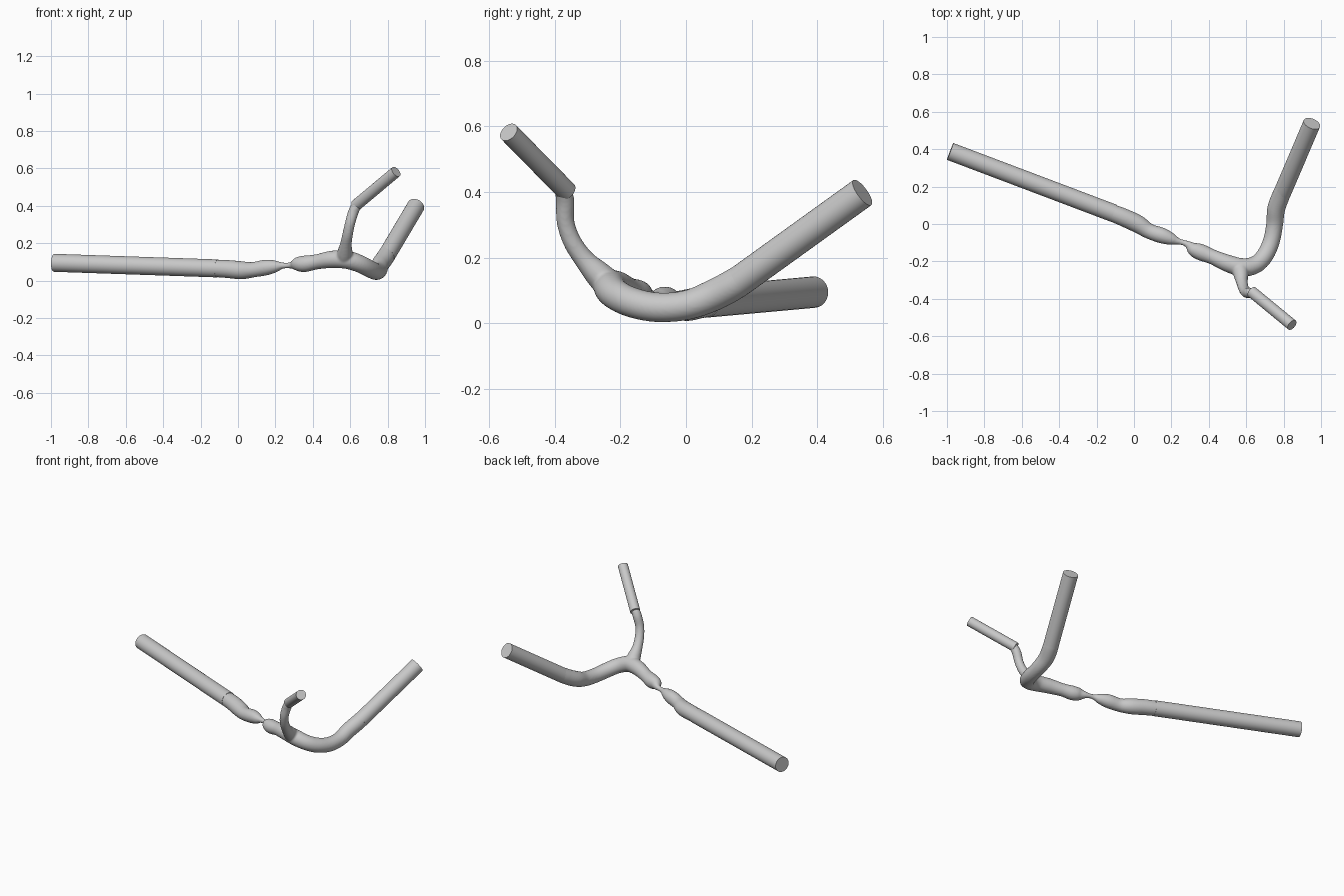
import bpy
import bmesh
import math
from mathutils import Vector

if "Cube" in bpy.data.objects:
    bpy.data.objects.remove(bpy.data.objects["Cube"], do_unlink=True)

# One plain grey for the whole vessel
GREY = (0.58, 0.58, 0.58, 1.0)
mat = bpy.data.materials.new("light_grey")
mat.use_nodes = True
mat.diffuse_color = GREY
mat.node_tree.nodes["Principled BSDF"].inputs["Base Color"].default_value = GREY


def spline(points, steps=6):
    """Catmull-Rom through (x, y, z, radius) points."""
    p = [Vector(q) for q in points]
    p = [2 * p[0] - p[1]] + p + [2 * p[-1] - p[-2]]
    out = []
    for a, b, c, d in zip(p, p[1:], p[2:], p[3:]):
        for i in range(steps):
            t = i / steps
            out.append(0.5 * (2 * b + (c - a) * t + (2 * a - 5 * b + 4 * c - d) * t ** 2
                              + (3 * b - a - 3 * c + d) * t ** 3))
    return out + [p[-2]]


def sweep(bm, path, sides=32):
    """Capped round tube of varying radius along a path."""
    centres = [q.to_3d() for q in path]
    rings = []
    normal = Vector((0, 0, 1))
    for i, c in enumerate(centres):
        before, after = centres[max(i - 1, 0)], centres[min(i + 1, len(centres) - 1)]
        axis = (after - before).normalized()
        normal = (normal - axis * normal.dot(axis)).normalized()
        side = axis.cross(normal)
        ring = []
        for k in range(sides):
            a = math.tau * k / sides
            ring.append(bm.verts.new(c + path[i][3] * (normal * math.cos(a) + side * math.sin(a))))
        rings.append(ring)
    for r, s in zip(rings, rings[1:]):
        for k in range(sides):
            j = (k + 1) % sides
            bm.faces.new((r[k], r[j], s[j], s[k]))
    bm.faces.new(rings[0][::-1])
    bm.faces.new(rings[-1])


def make_object(name, paths):
    bm = bmesh.new()
    for path in paths:
        sweep(bm, path)
    bmesh.ops.recalc_face_normals(bm, faces=bm.faces)
    mesh = bpy.data.meshes.new(name)
    bm.to_mesh(mesh)
    bm.free()
    mesh.materials.append(mat)
    ob = bpy.data.objects.new(name, mesh)
    bpy.context.collection.objects.link(ob)
    return ob


# Main vessel with its bulges, pinched neck and bend: x, y, z, radius
trunk = [
    (-0.15, 0.072, 0.066, 0.045), (-0.06, 0.037, 0.062, 0.048), (0.02, 0.0, 0.055, 0.048),
    (0.08, -0.038, 0.058, 0.041), (0.15, -0.062, 0.07, 0.042), (0.2, -0.08, 0.076, 0.032),
    (0.235, -0.092, 0.08, 0.018), (0.265, -0.1, 0.081, 0.015), (0.292, -0.112, 0.083, 0.021),
    (0.32, -0.135, 0.088, 0.038), (0.36, -0.152, 0.09, 0.044), (0.42, -0.176, 0.1, 0.04),
    (0.5, -0.21, 0.113, 0.046), (0.58, -0.232, 0.112, 0.049), (0.65, -0.217, 0.09, 0.047),
    (0.7, -0.168, 0.065, 0.046), (0.735, -0.09, 0.049, 0.045), (0.752, 0.0, 0.055, 0.045),
    (0.76, 0.08, 0.084, 0.048), (0.785, 0.15, 0.121, 0.048), (0.806, 0.2, 0.156, 0.045),
]
# Thin side vessel, flared where it leaves the trunk
branch = [
    (0.568, -0.232, 0.115, 0.046), (0.572, -0.268, 0.15, 0.041), (0.577, -0.31, 0.195, 0.031),
    (0.587, -0.347, 0.25, 0.028), (0.6, -0.367, 0.31, 0.027), (0.618, -0.368, 0.37, 0.028),
    (0.638, -0.373, 0.408, 0.026),
]
vessel = make_object("forked_vessel", [spline(trunk), spline(branch)])
remesh = vessel.modifiers.new("merge", 'REMESH')
remesh.mode = 'VOXEL'
remesh.voxel_size = 0.006
remesh.use_smooth_shade = True
smooth = vessel.modifiers.new("blend", 'SMOOTH')
smooth.factor = 0.5
smooth.iterations = 5

# Straight tube extensions with flat cut ends: start, end, radius
extensions = {
    "long_tube": ((-0.11, 0.058, 0.065), (-0.983, 0.388, 0.095), 0.048),
    "rear_tube": ((0.792, 0.165, 0.13), (0.951, 0.537, 0.398), 0.047),
    "thin_tube": ((0.63, -0.363, 0.402), (0.845, -0.54, 0.582), 0.031),
}
for name, (start, end, radius) in extensions.items():
    tube = make_object(name, [[Vector((*start, radius)), Vector((*end, radius))]])
    bpy.ops.object.select_all(action='DESELECT')
    tube.select_set(True)
    bpy.context.view_layer.objects.active = tube
    bpy.ops.object.shade_smooth_by_angle(angle=math.radians(40))
